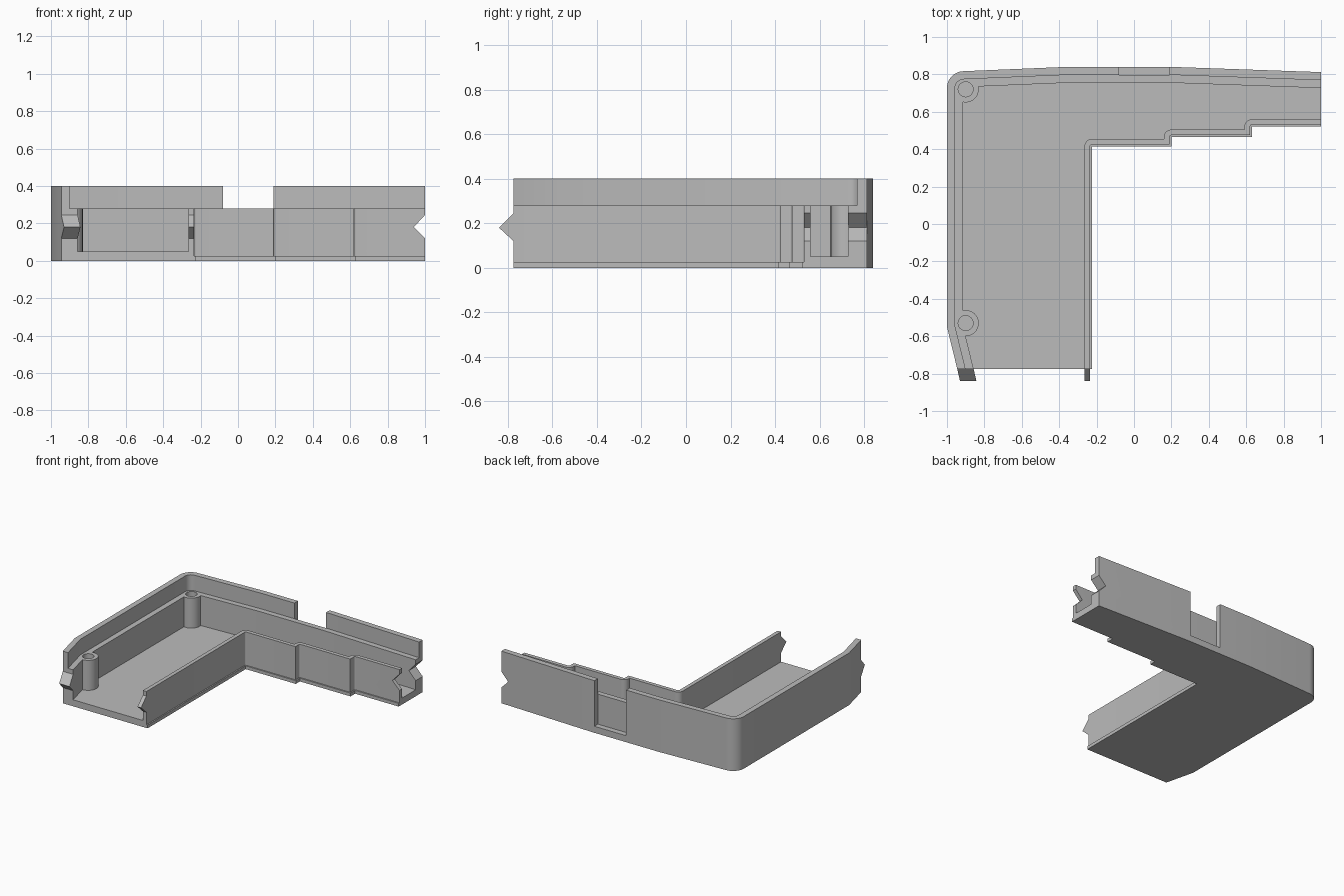
import bpy
import bmesh
from math import pi, sin, cos
from mathutils import Vector

cube = bpy.data.objects.get("Cube")
if cube:
    bpy.data.objects.remove(cube, do_unlink=True)

grey = bpy.data.materials.new("plain_grey")
grey.use_nodes = True
COLOUR = (0.5, 0.5, 0.5, 1)
grey.diffuse_color = COLOUR
grey.node_tree.nodes["Principled BSDF"].inputs["Base Color"].default_value = COLOUR

# Main heights
FLANGE, FLOOR, LEDGE, RIM = 0.025, 0.05, 0.28, 0.4
FRONT, END = -0.775, 1.0


def prism(name, points, direction):
    """Closed solid: a planar outline extruded along a vector."""
    bm = bmesh.new()
    face = bm.faces.new([bm.verts.new(p) for p in points])
    ext = bmesh.ops.extrude_face_region(bm, geom=[face])
    moved = [g for g in ext["geom"] if isinstance(g, bmesh.types.BMVert)]
    bmesh.ops.translate(bm, verts=moved, vec=direction)
    bmesh.ops.recalc_face_normals(bm, faces=bm.faces)
    mesh = bpy.data.meshes.new(name)
    bm.to_mesh(mesh)
    bm.free()
    mesh.materials.append(grey)
    obj = bpy.data.objects.new(name, mesh)
    bpy.context.collection.objects.link(obj)
    return obj


def slab(name, outline, z0, z1):
    return prism(name, [(p[0], p[1], z0) for p in outline], (0, 0, z1 - z0))


def disc(name, x, y, radius, z0, z1, sides=32):
    ring = [(x + radius * cos(2 * pi * i / sides), y + radius * sin(2 * pi * i / sides))
            for i in range(sides)]
    return slab(name, ring, z0, z1)


def offset(path, dist, side):
    """Parallel path; side is 1 for left, -1 for right. Outward turns are rounded."""
    if dist == 0:
        return list(path)
    dirs = [(b - a).normalized() for a, b in zip(path, path[1:])]
    norms = [Vector((-d.y, d.x)) * side for d in dirs]

    def end_point(p, n):
        if abs(n.x) > abs(n.y):
            return p + Vector((dist / n.x, 0))
        return p + Vector((0, dist / n.y))

    out = [end_point(path[0], norms[0])]
    for i in range(1, len(path) - 1):
        n1, n2 = norms[i - 1], norms[i]
        if dirs[i - 1].cross(dirs[i]) * side < -0.5:
            out += [path[i] + n1.lerp(n2, t / 6).normalized() * dist for t in range(7)]
        else:
            out.append(path[i] + (n1 + n2) * (dist / (1 + n1.dot(n2))))
    out.append(end_point(path[-1], norms[-1]))
    return out


def boolean(obj, tool, operation):
    mod = obj.modifiers.new("cut", "BOOLEAN")
    mod.operation = operation
    mod.solver = "EXACT"
    mod.object = tool
    bpy.context.view_layer.objects.active = obj
    bpy.ops.object.modifier_apply(modifier=mod.name)
    bpy.data.objects.remove(tool, do_unlink=True)


# Outer edge: angled front end, rounded back corner, gently bowed back
corner = [(-0.91 - 0.09 * cos(a * pi / 20), 0.727 + 0.09 * sin(a * pi / 20)) for a in range(11)]
outer = [Vector(p) for p in [(-0.945, FRONT), (-1, -0.55)] + corner
         + [(-0.36, 0.84), (0.2, 0.84), (END, 0.812)]]

# Inner edge: straight side, then three steps
inner = [Vector(p) for p in [(-0.225, FRONT), (-0.225, 0.415), (0.2, 0.415), (0.2, 0.465),
                             (0.63, 0.465), (0.63, 0.52), (END, 0.52)]]


def out_in(d):
    return offset(outer, d, -1)


def in_out(d):
    return offset(inner, d, 1)


def strip(a, b):
    return a + b[::-1]


# Base and floor
base_flange = slab("base_flange", strip(outer, inner), 0, FLANGE)
floor = slab("floor", strip(out_in(0.085), in_out(0.04)), FLANGE, FLOOR)

# Walls
outer_lip = slab("outer_lip", strip(outer, out_in(0.043)), FLANGE, RIM)
ledge_wall = slab("ledge_wall", strip(out_in(0.043), out_in(0.085)), FLANGE, LEDGE)
inner_wall = slab("inner_wall", strip(in_out(0.01), in_out(0.04)), FLANGE, LEDGE)

# Screw bosses with blind holes
for y in (0.72, -0.53):
    boolean(ledge_wall, disc("boss", -0.9, y, 0.07, 0.04, LEDGE), "UNION")
    boolean(ledge_wall, disc("hole", -0.9, y, 0.04, FLOOR, RIM), "DIFFERENCE")

# Opening in the back lip
window = [(-0.08, 0.7), (0.19, 0.7), (0.19, 0.9), (-0.08, 0.9)]
boolean(outer_lip, slab("opening", window, FLOOR, 0.5), "DIFFERENCE")

# V grooves in the wall ends
for wall in (outer_lip, ledge_wall, inner_wall):
    groove = prism("groove", [(END, 0.4, 0.12), (0.94, 0.4, 0.18), (END, 0.4, 0.245),
                              (1.1, 0.4, 0.245), (1.1, 0.4, 0.12)], (0, 0.6, 0))
    boolean(wall, groove, "DIFFERENCE")

# Matching V tongues on the front ends
outer_inside = out_in(0.085)[0].x
tongues = []
for name, x0, x1, shift in (("outer_tongue", -0.945, outer_inside, 0.015),
                            ("inner_tongue", -0.265, -0.235, 0)):
    profile = [(x0, FRONT, 0.12), (x0 + shift, -0.84, 0.18), (x0, FRONT, 0.245)]
    tongues.append(prism(name, profile, (x1 - x0, 0, 0)))

# Smooth rounded corners, keep edges sharp
bpy.ops.object.select_all(action="DESELECT")
for part in [base_flange, floor, outer_lip, ledge_wall, inner_wall] + tongues:
    part.select_set(True)
    bpy.context.view_layer.objects.active = part
bpy.ops.object.shade_smooth_by_angle(angle=pi / 6)
